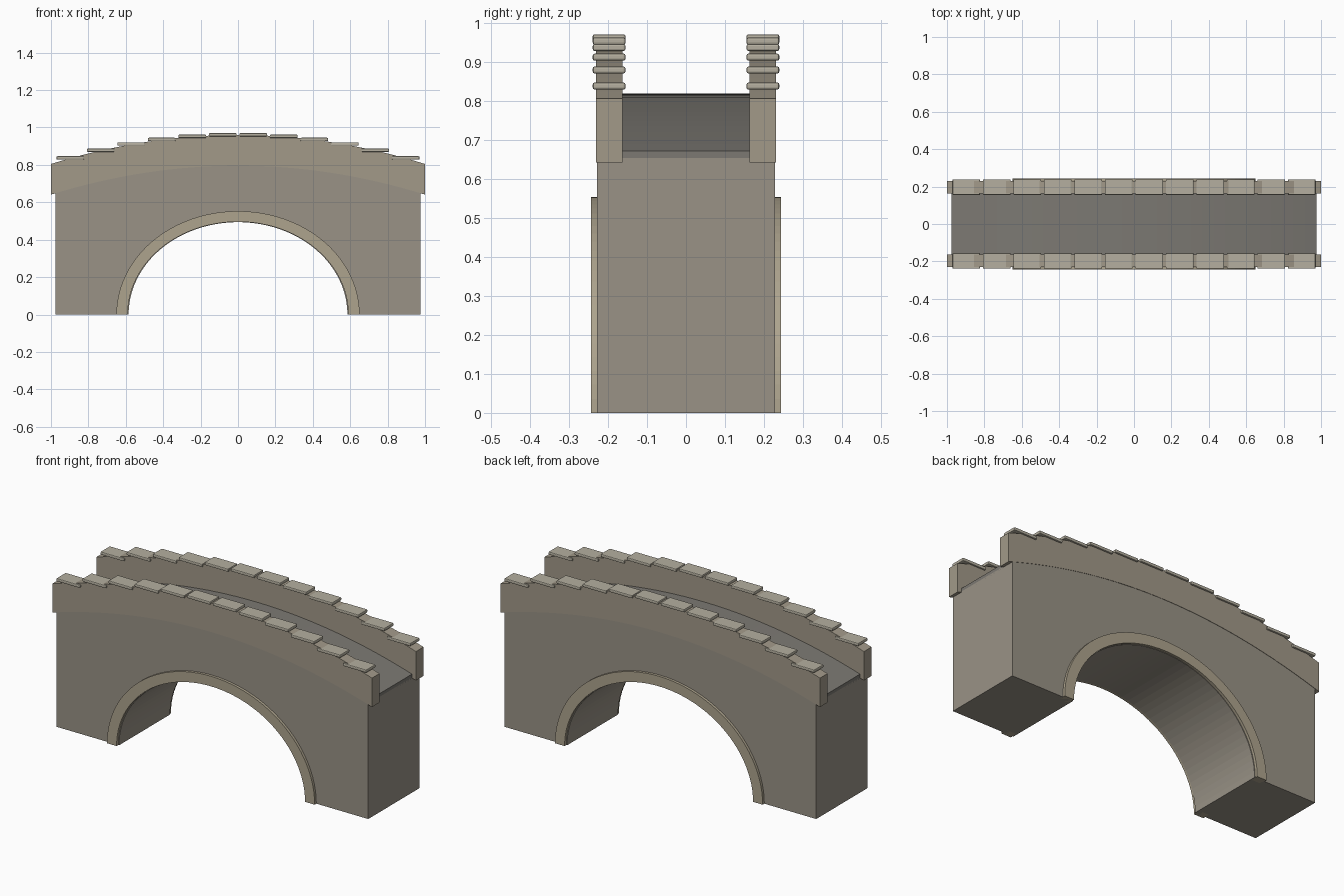
import bpy, bmesh
from math import sin, cos, pi

if "Cube" in bpy.data.objects:
    bpy.data.objects.remove(bpy.data.objects["Cube"])

HALF_Y = 0.228      # half width of the stone body
CAMBER = 0.155      # rise of the road from end to middle


def material(name, rgb):
    m = bpy.data.materials.new(name)
    m.diffuse_color = (*rgb, 1)
    m.use_nodes = True
    m.node_tree.nodes["Principled BSDF"].inputs["Base Color"].default_value = m.diffuse_color
    return m


STONE = material("stone", (0.32, 0.29, 0.24))
PARAPET = material("parapet_stone", (0.36, 0.32, 0.25))
TRIM = material("arch_stone", (0.42, 0.37, 0.27))
ROAD = material("road", (0.20, 0.19, 0.17))
CAP = material("cap_stone", (0.46, 0.43, 0.35))


def finish(name, bm, mat):
    bmesh.ops.recalc_face_normals(bm, faces=bm.faces)
    me = bpy.data.meshes.new(name)
    bm.to_mesh(me)
    bm.free()
    ob = bpy.data.objects.new(name, me)
    bpy.context.collection.objects.link(ob)
    me.materials.append(mat)
    return ob


def prism(name, profile, y0, y1, mat):
    """Extrude an (x, z) outline from y0 to y1."""
    bm = bmesh.new()
    face = bm.faces.new([bm.verts.new((x, y0, z)) for x, z in profile])
    new = bmesh.ops.extrude_face_region(bm, geom=[face])["geom"]
    verts = [v for v in new if isinstance(v, bmesh.types.BMVert)]
    bmesh.ops.translate(bm, verts=verts, vec=(0, y1 - y0, 0))
    bmesh.ops.triangulate(bm, faces=[f for f in bm.faces if len(f.verts) > 4])
    return finish(name, bm, mat)


def camber(half, crown, n=32):
    """Gentle hump from left to right."""
    xs = [half * (2 * i / n - 1) for i in range(n + 1)]
    return [(x, crown - CAMBER * x * x) for x in xs]


def arch(rx, rz, n=48):
    """Half ellipse from left to right."""
    return [(-rx * cos(pi * i / n), rz * sin(pi * i / n)) for i in range(n + 1)]


# Main body with the arched opening
prism("bridge_body",
      [(-0.975, 0)] + arch(0.585, 0.494) + [(0.975, 0)] + camber(0.975, 0.80)[::-1],
      -HALF_Y, HALF_Y, STONE)

# Road slab between the parapets
prism("road_deck", camber(0.975, 0.79) + camber(0.975, 0.818)[::-1],
      -0.17, 0.17, ROAD)

for side, label in ((-1, "front"), (1, "back")):
    # Parapet wall
    prism(label + "_parapet", camber(1.0, 0.796) + camber(1.0, 0.96)[::-1],
          side * 0.163, side * 0.230, PARAPET)
    # Raised ring around the arch
    prism(label + "_arch_ring", arch(0.65, 0.553) + arch(0.59, 0.496)[::-1],
          side * 0.20, side * 0.243, TRIM)
    # Row of level cap stones stepping along the parapet
    for i in range(12):
        x = (i - 5.5) * 0.163
        bm = bmesh.new()
        bmesh.ops.create_cube(bm, size=1)
        bmesh.ops.scale(bm, verts=bm.verts, vec=(0.148, 0.084, 0.018))
        bmesh.ops.bevel(bm, geom=bm.edges[:], offset=0.005, segments=2,
                        profile=0.5, affect='EDGES')
        cap = finish(f"{label}_cap_stone_{i + 1}", bm, CAP)
        cap.location = (x, side * 0.197, 0.962 - CAMBER * x * x)
